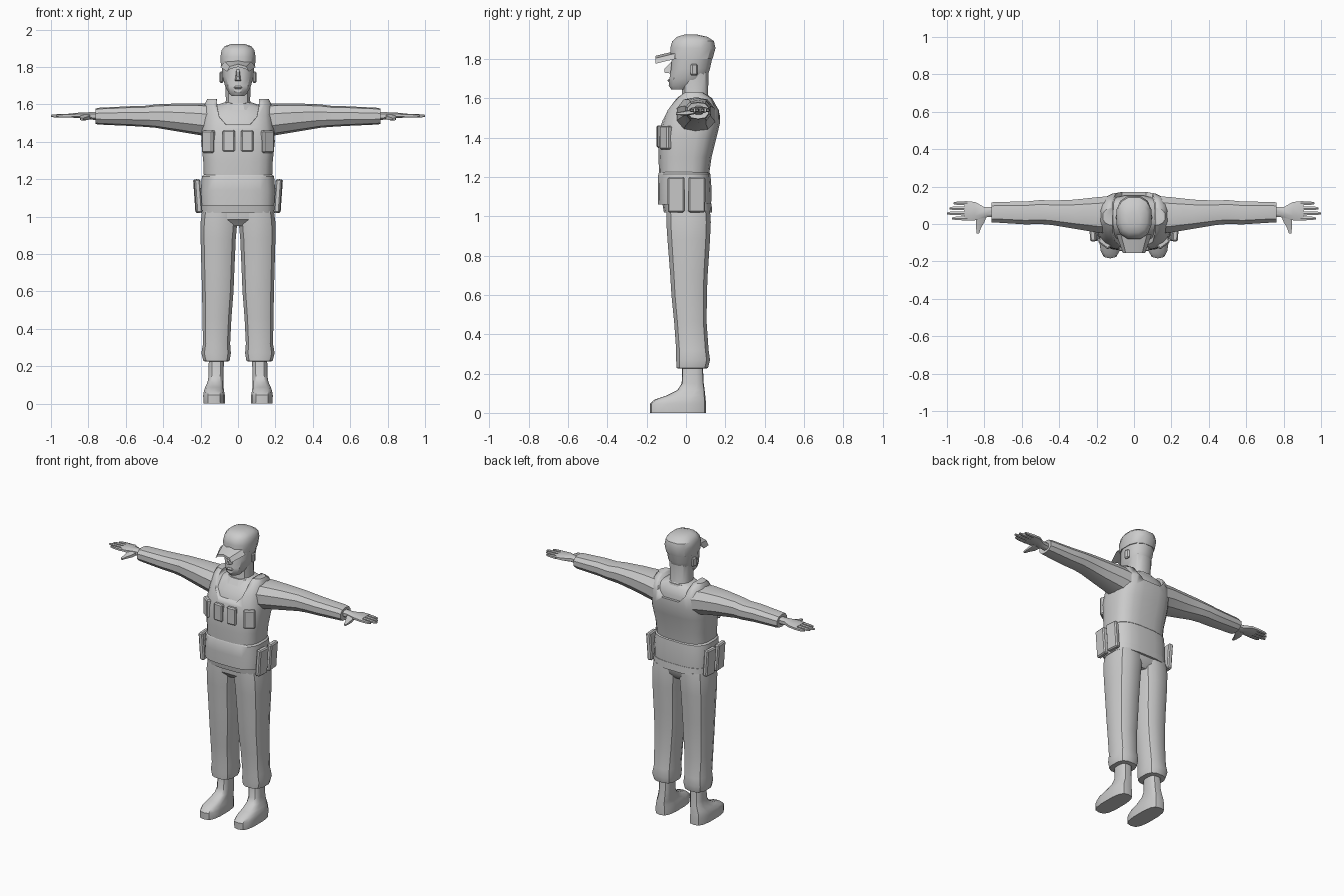
import bpy, bmesh, math
from mathutils import Vector

cube = bpy.data.objects.get("Cube")
if cube:
    bpy.data.objects.remove(cube, do_unlink=True)

grey = bpy.data.materials.new("plain grey")
grey.use_nodes = True
grey.diffuse_color = (0.6, 0.6, 0.6, 1)
grey.node_tree.nodes["Principled BSDF"].inputs["Base Color"].default_value = (0.6, 0.6, 0.6, 1)

# Order of (along, a, b) to x, y, z for each loft axis
ORDER = {"x": (0, 1, 2), "y": (1, 0, 2), "z": (1, 2, 0)}


def finish(name, bm, mirror=False, angle=35):
    bmesh.ops.recalc_face_normals(bm, faces=bm.faces)
    mesh = bpy.data.meshes.new(name)
    bm.to_mesh(mesh)
    bm.free()
    obj = bpy.data.objects.new(name, mesh)
    bpy.context.collection.objects.link(obj)
    mesh.materials.append(grey)
    bpy.ops.object.select_all(action="DESELECT")
    obj.select_set(True)
    bpy.context.view_layer.objects.active = obj
    bpy.ops.object.shade_smooth_by_angle(angle=math.radians(angle))
    if mirror:
        obj.modifiers.new("mirror", "MIRROR")
    return obj


def skin(bm, rings):
    """Join rings of points into a closed tube."""
    loops = [[bm.verts.new(p) for p in ring] for ring in rings]
    n = len(loops[0])
    for low, high in zip(loops, loops[1:]):
        for i in range(n):
            j = (i + 1) % n
            bm.faces.new((low[i], low[j], high[j], high[i]))
    bm.faces.new(loops[0])
    bm.faces.new(loops[-1])


def loft(name, rings, axis="z", sides=12, square=0.8, mirror=False, angle=35):
    """Each ring is (along, a_min, a_max, b_min, b_max)."""
    bm = bmesh.new()
    points = []
    for t, a0, a1, b0, b1 in rings:
        ring = []
        for i in range(sides):
            u = 2 * math.pi * (i + 0.5) / sides
            c, s = math.cos(u), math.sin(u)
            k = 1 / math.cos(math.pi / sides)
            c = math.copysign(min(1, abs(c * k) ** square), c)
            s = math.copysign(min(1, abs(s * k) ** square), s)
            raw = (t, (a0 + a1) / 2 + c * (a1 - a0) / 2, (b0 + b1) / 2 + s * (b1 - b0) / 2)
            ring.append([raw[k] for k in ORDER[axis]])
        points.append(ring)
    skin(bm, points)
    return finish(name, bm, mirror, angle)


def sym(t, half, b0, b1):
    return (t, -half, half, b0, b1)


def prism(name, outline_near, outline_far, y_near, y_far, mirror=False):
    bm = bmesh.new()
    skin(bm, [[(x, y, z) for x, z in outline]
              for outline, y in ((outline_near, y_near), (outline_far, y_far))])
    return finish(name, bm, mirror)


def box(name, centre, size, turn=0, tilt=0, mirror=True):
    obj = None
    bm = bmesh.new()
    bmesh.ops.create_cube(bm, size=1)
    from mathutils import Matrix
    m = (Matrix.Translation(centre) @ Matrix.Rotation(turn, 4, "Z")
         @ Matrix.Rotation(tilt, 4, "Y") @ Matrix.Diagonal((*size, 1)))
    bm.transform(m)
    bmesh.ops.bevel(bm, geom=bm.edges[:], offset=0.007, segments=1, affect="EDGES")
    return finish(name, bm, mirror)


# Head, neck and cap
loft("neck", [sym(1.56, .075, -.03, .13), sym(1.62, .065, -.02, .112), sym(1.74, .068, -.02, .115)])
loft("head", [sym(1.645, .035, -.075, .02), sym(1.665, .052, -.088, .07), sym(1.70, .07, -.084, .105),
              sym(1.75, .083, -.076, .122), sym(1.82, .088, -.07, .137)], square=.85)
loft("cap", [sym(1.80, .091, -.078, .135), sym(1.855, .094, -.08, .15), sym(1.89, .088, -.07, .142),
             sym(1.912, .07, -.045, .11), sym(1.923, .035, -.01, .06)], square=.8)
brim = [(-.095, 1.80), (-.07, 1.828), (0, 1.84), (.07, 1.828), (.095, 1.80),
        (.065, 1.815), (0, 1.825), (-.065, 1.815)]
prism("cap_brim", brim, [(x * .62, z - .025) for x, z in brim], -.055, -.156)
nose = [(-.018, 1.725), (.018, 1.725), (.008, 1.79), (-.008, 1.79)]
prism("nose", nose, [(x * .6, 1.73 + (z - 1.725) * .3) for x, z in nose], -.07, -.11)
box("lips", (0, -.086, 1.69), (.045, .018, .016), mirror=False)
box("ear", (.088, .04, 1.745), (.018, .035, .06), turn=.25)

# Shirt, collar and sleeves
loft("shirt", [sym(1.30, .165, -.10, .12), sym(1.45, .175, -.115, .15), sym(1.54, .17, -.08, .152),
               sym(1.585, .145, -.035, .135), sym(1.61, .075, -.015, .115)], sides=16, square=.75)
loft("collar", [sym(1.57, .10, -.055, .135), sym(1.605, .078, -.03, .125)], angle=20)
loft("sleeve", [(.12, -.05, .15, 1.415, 1.60), (.20, -.045, .143, 1.435, 1.605),
                (.32, -.025, .13, 1.455, 1.605), (.44, -.005, .125, 1.475, 1.60),
                (.50, .0, .128, 1.48, 1.592), (.58, -.002, .12, 1.485, 1.59),
                (.74, .008, .118, 1.492, 1.582), (.762, .008, .115, 1.495, 1.578),
                (.758, .03, .098, 1.51, 1.565)],
     axis="x", sides=10, square=.9, mirror=True)

# Hands
loft("hand", [(.74, .04, .09, 1.515, 1.56), (.80, .035, .09, 1.52, 1.558), (.85, .02, .118, 1.527, 1.556),
              (.905, .018, .122, 1.53, 1.55)], axis="x", sides=8, square=.8, mirror=True)
for name, y, tip in (("index", .03, .972), ("middle", .057, 1.0), ("ring", .084, .987), ("little", .111, .965)):
    loft(name + "_finger", [(.89, y - .011, y + .011, 1.529, 1.55), (tip - .02, y - .009, y + .009, 1.53, 1.547),
                            (tip, y - .005, y + .005, 1.534, 1.544)],
         axis="x", sides=6, mirror=True)
loft("thumb", [(.05, .785, .84, 1.52, 1.552), (.01, .80, .845, 1.513, 1.54), (-.02, .818, .844, 1.513, 1.533),
               (-.05, .828, .842, 1.515, 1.527)], axis="y", sides=6, mirror=True)

# Vest, with a scooped neck cut through the shoulders
vest = loft("vest", [sym(1.20, .182, -.136, .116), sym(1.30, .186, -.14, .13), sym(1.40, .197, -.138, .155),
                     sym(1.47, .193, -.125, .172), sym(1.54, .183, -.10, .172), sym(1.60, .178, -.055, .14),
                     sym(1.628, .165, -.015, .095)], sides=20, square=.65)


def scoop(depth):
    right = [(.118, 1.72), (.112, depth + .10), (.10, depth + .045), (.065, depth + .006)]
    return right + [(-x, z) for x, z in reversed(right)]


cutter = prism("neck_cutter", scoop(1.47), scoop(1.52), -.3, .3)
cutter.hide_render = True
cutter.hide_set(True)
cut = vest.modifiers.new("neck", "BOOLEAN")
cut.operation = "DIFFERENCE"
cut.object = cutter
cut.solver = "EXACT"

loft("vest_skirt", [sym(1.06, .197, -.142, .128), sym(1.14, .199, -.143, .13), sym(1.215, .193, -.141, .124),
                    sym(1.225, .182, -.135, .115)], sides=20, square=.65)
loft("belt", [sym(1.018, .197, -.112, .133), sym(1.065, .198, -.12, .13)], sides=20, square=.65)

# Chest and hip pouches
box("inner_chest_pouch", (.048, -.127, 1.405), (.066, .04, .115), turn=.08)
box("outer_chest_pouch", (.152, -.096, 1.40), (.072, .05, .12), turn=.65)
for name, y in (("front", -.05), ("back", .055)):
    box(name + "_hip_pouch", (.215, y, 1.11), (.032, .085, .18), turn=y * 1.5, tilt=.07)

# Trousers
loft("trouser_seat", [sym(.95, .06, -.07, .09), sym(.985, .17, -.098, .115), sym(1.03, .19, -.10, .12)],
     sides=16, square=.7)
loft("trouser_leg", [(.225, .06, .17, -.035, .10), (.228, .045, .185, -.048, .112), (.27, .038, .196, -.05, .122),
                     (.32, .042, .187, -.05, .115), (.46, .035, .19, -.06, .105), (.60, .024, .192, -.074, .106),
                     (.70, .02, .195, -.08, .11), (.88, .012, .2, -.094, .122), (.97, .004, .2, -.10, .126),
                     (1.03, .002, .192, -.10, .122)], sides=12, square=.72, mirror=True)

# Boots
loft("boot", [(0, .07, .185, -.183, .102), (.045, .07, .186, -.184, .102), (.068, .075, .182, -.16, .10),
              (.088, .077, .175, -.10, .098), (.115, .078, .163, -.045, .095), (.15, .078, .157, -.022, .09),
              (.26, .074, .156, -.018, .085)], sides=14, square=.7, mirror=True)
